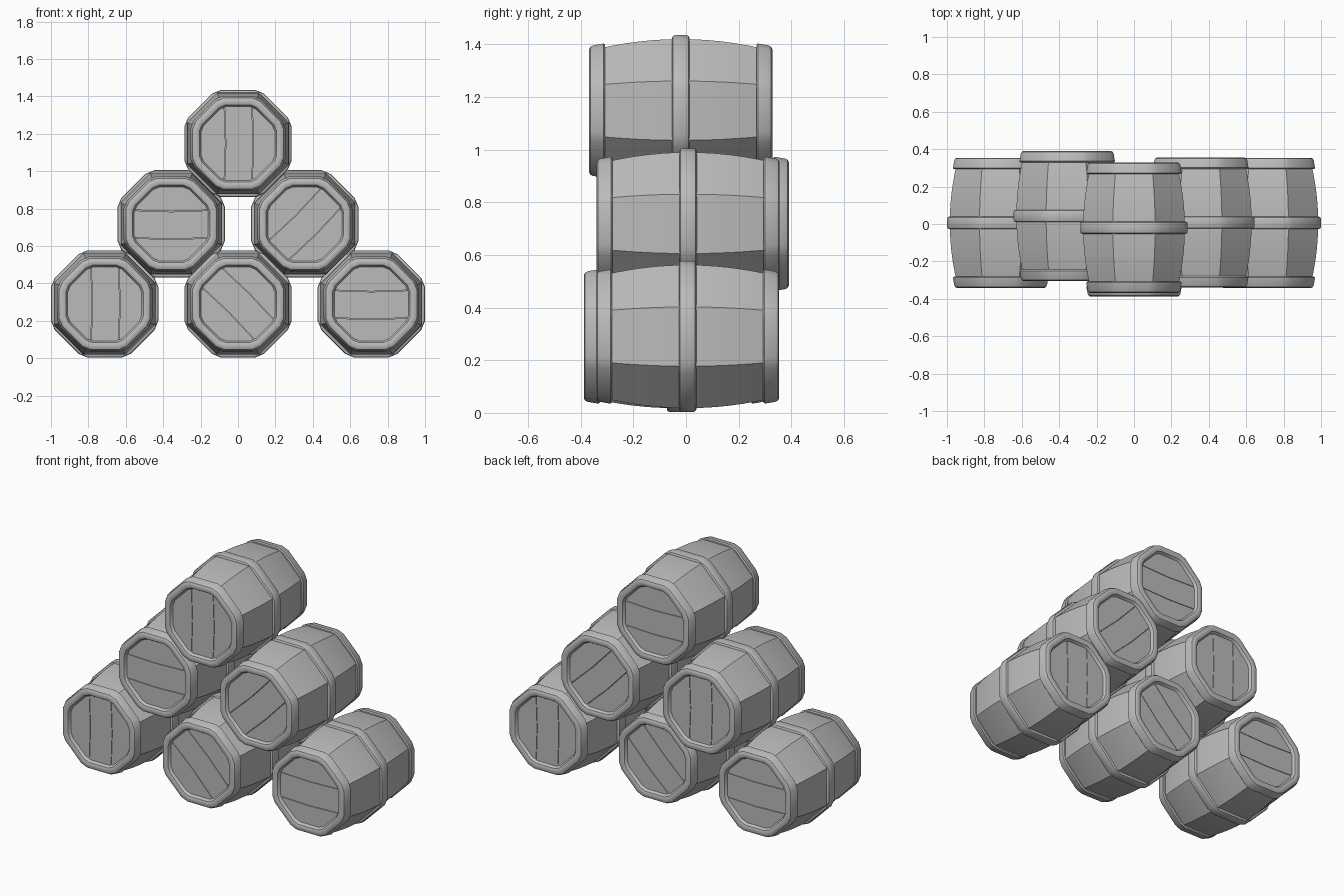
import bpy, bmesh, math

if "Cube" in bpy.data.objects:
    bpy.data.objects.remove(bpy.data.objects["Cube"])

mat = bpy.data.materials.new("plain grey")
mat.diffuse_color = (0.5, 0.5, 0.5, 1)
mat.use_nodes = True
mat.node_tree.nodes["Principled BSDF"].inputs["Base Color"].default_value = mat.diffuse_color


def finish(bm, name):
    """Fix normals, smooth soft edges, return a mesh."""
    bmesh.ops.recalc_face_normals(bm, faces=bm.faces[:])
    for f in bm.faces:
        f.smooth = True
    for e in bm.edges:
        e.smooth = len(e.link_faces) == 2 and e.calc_face_angle(0) < math.radians(30)
    me = bpy.data.meshes.new(name)
    bm.to_mesh(me)
    bm.free()
    me.materials.append(mat)
    return me


def lathe(bm, profile, chamfer, closed):
    """Sweep (apothem, y) points round the y axis as an octagon; chamfer cuts the corners."""
    angles, k = [], 1 / math.cos(math.pi / 8)
    for i in range(8):
        a = math.pi / 8 + i * math.pi / 4
        if chamfer:
            d = math.pi / 8 - math.atan(0.315)
            angles += [a - d, a + d]
        else:
            angles.append(a)
    if chamfer:
        k = math.hypot(1, 0.315)
    rings = [[bm.verts.new((r * k * math.cos(a), y, r * k * math.sin(a))) for a in angles]
             for r, y in profile]
    n = len(angles)
    pairs = list(zip(rings, rings[1:]))
    if closed:
        pairs.append((rings[-1], rings[0]))
    else:
        bm.faces.new(rings[0])
        bm.faces.new(rings[-1])
    for p, q in pairs:
        for i in range(n):
            j = (i + 1) % n
            bm.faces.new((p[i], p[j], q[j], q[i]))


def staves():
    bm = bmesh.new()
    ys = [-0.315 + 0.63 * i / 12 for i in range(13)]
    lathe(bm, [(0.272 - 0.037 * (y / 0.315) ** 2, y) for y in ys], False, False)
    return finish(bm, "staves")


def middle_hoop():
    bm = bmesh.new()
    lathe(bm, [(0.255, -0.033), (0.277, -0.033), (0.284, -0.029), (0.287, -0.022),
               (0.287, 0.022), (0.284, 0.029), (0.277, 0.033), (0.255, 0.033)], True, True)
    return finish(bm, "middle_hoop")


def end_hoops():
    bm = bmesh.new()
    half = [(0.21, 0.287), (0.249, 0.287), (0.255, 0.293), (0.248, 0.333), (0.243, 0.343),
            (0.234, 0.348), (0.217, 0.348), (0.207, 0.344), (0.196, 0.325), (0.196, 0.305)]
    for s in (-1, 1):
        lathe(bm, [(r, s * y) for r, y in half], True, True)
    return finish(bm, "end_hoops")


def heads():
    """Three planks at each end; the back ones run across the front ones."""
    bm = bmesh.new()
    a, h, g = 0.205, 0.085, 0.0015
    left, right, bow = -0.073, 0.075, 0.007
    planks = [
        [(left + g, a), (left + bow + g, 0), (left + g, -a),
         (right - g, -a), (right + bow - g, 0), (right - g, a)],
        [(right + g, a), (h, a), (a, h), (a, -h), (h, -a), (right + g, -a), (right + bow + g, 0)],
        [(left - g, a), (-h, a), (-a, h), (-a, -h), (-h, -a), (left - g, -a), (left + bow - g, 0)],
    ]
    for s in (-1, 1):
        for pts in planks:
            if s > 0:
                pts = [(z, -x) for x, z in pts]
            f = bm.faces.new([bm.verts.new((x, s * 0.31, z)) for x, z in pts])
            ext = bmesh.ops.extrude_face_region(bm, geom=[f], use_keep_orig=True)["geom"]
            for v in ext:
                if isinstance(v, bmesh.types.BMVert):
                    v.co.y = s * 0.328
    return finish(bm, "heads")


parts = [staves(), middle_hoop(), end_hoops(), heads()]

# Pyramid of barrels: x, y, z, spin in degrees
stack = {
    "bottom_left": (-0.713, 0.006, 0.29, 0),
    "bottom_middle": (0, -0.04, 0.29, -45),
    "bottom_right": (0.713, 0.006, 0.29, 90),
    "middle_left": (-0.357, 0.043, 0.718, 90),
    "middle_right": (0.357, 0.008, 0.718, 45),
    "top": (0, -0.02, 1.148, 0),
}
for place, (x, y, z, spin) in stack.items():
    for me in parts:
        ob = bpy.data.objects.new(f"{place}_barrel_{me.name}", me)
        ob.location = (x, y, z)
        ob.rotation_euler = (0, math.radians(spin), 0)
        bpy.context.collection.objects.link(ob)
